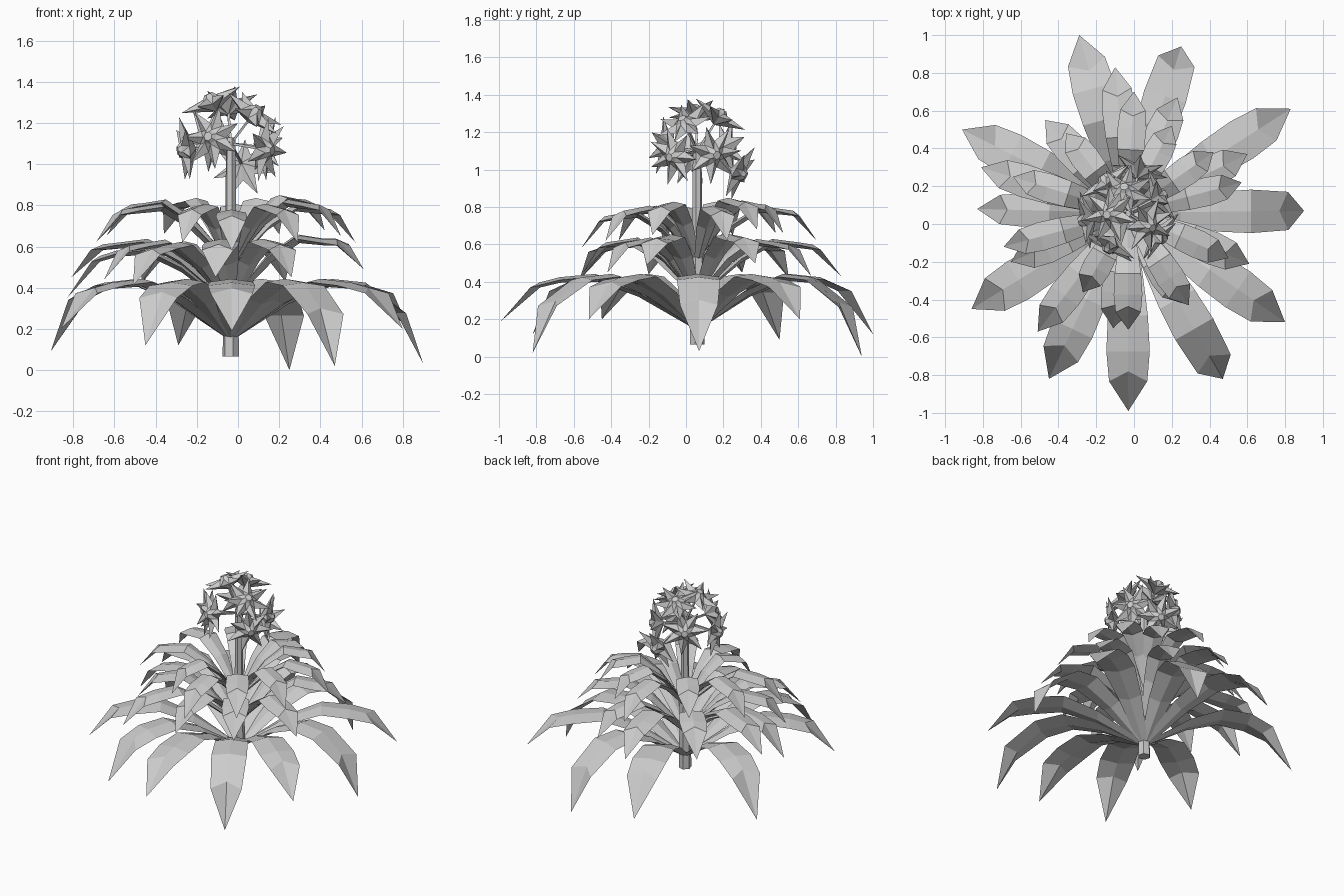
import bpy, bmesh, math
from mathutils import Vector

if "Cube" in bpy.data.objects:
    bpy.data.objects.remove(bpy.data.objects["Cube"])

AXIS = Vector((-0.035, 0.06, 0))

mat = bpy.data.materials.new("light grey")
mat.diffuse_color = (0.6, 0.6, 0.6, 1)
mat.use_nodes = True
mat.node_tree.nodes["Principled BSDF"].inputs["Base Color"].default_value = mat.diffuse_color


def finish(bm, name):
    bmesh.ops.recalc_face_normals(bm, faces=bm.faces[:])
    me = bpy.data.meshes.new(name)
    bm.to_mesh(me)
    bm.free()
    me.materials.append(mat)
    ob = bpy.data.objects.new(name, me)
    bpy.context.collection.objects.link(ob)
    return ob


def tube(bm, a, b, ra, rb, n=6):
    """Tapered prism between two points."""
    d = (b - a).normalized()
    u = d.orthogonal().normalized()
    v = d.cross(u)
    rings = [[bm.verts.new(p + (u * math.cos(k * math.tau / n) + v * math.sin(k * math.tau / n)) * r)
              for k in range(n)] for p, r in ((a, ra), (b, rb))]
    for k in range(n):
        j = (k + 1) % n
        bm.faces.new((rings[0][k], rings[0][j], rings[1][j], rings[1][k]))
    bm.faces.new(rings[0][::-1])
    bm.faces.new(rings[1])


def leaf(bm, tip, root_z, peak_z, width, steep):
    """Arching strap leaf with a low ridge on top, a shallow underside and a kinked tip."""
    tip = Vector(tip)
    flat = Vector((tip.x, tip.y, 0)) - AXIS
    R = flat.length
    out = flat / R
    side = Vector((-out.y, out.x, 0))
    bend, drop = (0.91, 0.6) if steep else (0.85, 0.72)
    shoulder = tip.z + (peak_z - tip.z) * drop
    # share of reach, edge height, half width, underside depth
    stations = [(0.03, root_z, 0.28, 0.012),
                (0.30, root_z + (peak_z - root_z) * 0.64, 0.68, 0.022),
                (0.52, peak_z - 0.012, 0.92, 0.022),
                (0.70, peak_z - 0.03, 1.0, 0.015),
                (bend, shoulder, 0.88, 0)]
    rings = []
    for i, (f, z, w, keel) in enumerate(stations):
        c = AXIS + out * (R * f) + Vector((0, 0, z))
        back = out * (0.05 * R if i == 4 else 0)
        up = Vector((0, 0, 0.028 if i == 4 else 0.015))
        rings.append([bm.verts.new(p) for p in (
            c + side * w * width, c - back + up,
            c - side * w * width, c - back - Vector((0, 0, keel)))])
    for a, b in zip(rings, rings[1:]):
        for k in range(4):
            j = (k + 1) % 4
            bm.faces.new((a[k], a[j], b[j], b[k]))
    bm.faces.new(rings[0])
    end = bm.verts.new(tip)
    for k in range(4):
        bm.faces.new((rings[-1][k], rings[-1][(k + 1) % 4], end))


def flower(bm, centre, facing, radius=0.16, n=7, spin=0.0):
    """Pointed star with ridged petals, a funnel back and a raised bud."""
    d = facing.normalized()
    u = d.cross(Vector((0.02, 0.03, 1))).normalized()
    v = d.cross(u)

    def at(r, ang, h):
        return centre + (u * math.cos(ang) + v * math.sin(ang)) * r + d * h

    step = math.tau / n
    tips = [bm.verts.new(at(radius, spin + k * step, 0.005)) for k in range(n)]
    dips = [bm.verts.new(at(radius * 0.46, spin + (k + .5) * step, -0.015)) for k in range(n)]
    rim = [bm.verts.new(at(0.036, spin + k * step, 0.018)) for k in range(n)]
    bud = [bm.verts.new(at(0.022, spin + k * step, 0.035)) for k in range(n)]
    back = bm.verts.new(at(0, 0, -0.06))
    for k in range(n):
        j = (k + 1) % n
        bm.faces.new((rim[k], tips[k], dips[k]))
        bm.faces.new((rim[k], dips[k], rim[j]))
        bm.faces.new((rim[j], dips[k], tips[j]))
        bm.faces.new((rim[k], rim[j], bud[j], bud[k]))
        bm.faces.new((tips[k], back, dips[k]))
        bm.faces.new((dips[k], back, tips[j]))
    bm.faces.new(bud)


# Main stem
bm = bmesh.new()
tube(bm, AXIS + Vector((0, 0, 0.065)), AXIS + Vector((0, 0, 0.6)), 0.041, 0.035)
tube(bm, AXIS + Vector((0, 0, 0.6)), AXIS + Vector((0, 0, 1.13)), 0.028, 0.024)
finish(bm, "stem")

# Three tiers of leaves: tips, root height, crown height, half width, height follow
tiers = {
    "lower_leaves": ([(-.29, 1.0, .12), (.25, .94, 0), (.83, .61, .2), (.90, .07, .03),
                      (.80, -.52, .2), (.47, -.82, .02), (-.03, -.99, .19),
                      (-.45, -.82, .12), (-.86, -.45, .2), (-.91, .50, .09)],
                     0.17, 0.44, 0.115, 0),
    "middle_leaves": ([(-.81, .30, .45), (-.83, .08, .35), (-.65, -.20, .44), (-.51, -.57, .41),
                       (-.11, -.55, .45), (.26, -.42, .45), (.61, -.21, .49), (.60, .37, .50),
                       (.23, .67, .43), (-.10, .83, .43), (-.47, .55, .42)],
                      0.34, 0.63, 0.088, 0.4),
    "upper_leaves": ([(-.69, -.12, .62), (-.27, -.36, .62), (-.03, -.56, .58),
                      (.29, -.43, .62), (.50, -.18, .65), (.57, .22, .62), (.42, .38, .68),
                      (.20, .52, .66), (0.0, .70, .62), (-.36, .48, .66), (-.64, .25, .65)],
                     0.53, 0.815, 0.076, 0.7),
}
for name, (tips, root_z, peak_z, width, follow) in tiers.items():
    mean = sum(t[2] for t in tips) / len(tips)
    bm = bmesh.new()
    for t in tips:
        shift = (t[2] - mean) * follow
        leaf(bm, t, root_z + shift * 0.5, peak_z + shift, width, t[2] < 0.05)
    finish(bm, name)

# Ball of star flowers on short stalks
hub = AXIS + Vector((0, 0, 1.10))
centres = [(-.13, -.12, 1.13), (.14, -.07, 1.07), (.08, -.01, 1.25), (-.05, .18, 1.29),
           (-.13, .05, 1.31), (-.26, .02, 1.07), (.14, .15, 1.08), (.03, .29, .98),
           (-.15, .23, 1.12)]
blooms, stalks = bmesh.new(), bmesh.new()
for i, c in enumerate(centres):
    c = Vector(c)
    d = c - hub
    flower(blooms, c, d, spin=i * 0.4)
    tube(stalks, hub, c - d.normalized() * 0.05, 0.008, 0.008, 4)
finish(blooms, "flowers")
finish(stalks, "flower_stalks")
